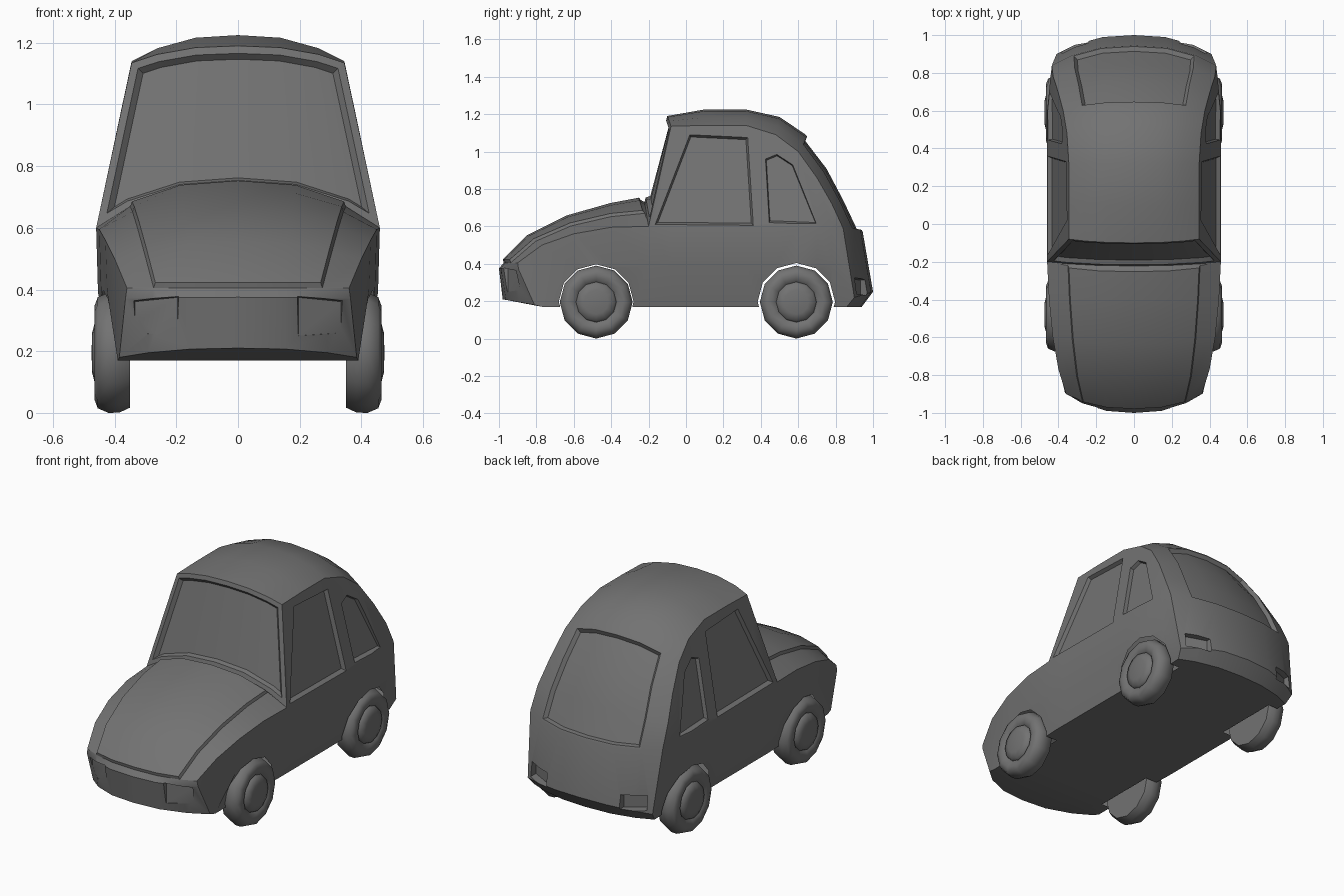
import bpy, bmesh, math
from mathutils import Vector

if "Cube" in bpy.data.objects:
    bpy.data.objects.remove(bpy.data.objects["Cube"])

# Dark grey paint for every part
PAINT = bpy.data.materials.new("dark_grey")
PAINT.diffuse_color = (.17, .17, .17, 1)
PAINT.use_nodes = True
PAINT.node_tree.nodes["Principled BSDF"].inputs["Base Color"].default_value = PAINT.diffuse_color

def to_object(bm, name):
    mesh = bpy.data.meshes.new(name)
    bm.to_mesh(mesh)
    bm.free()
    mesh.materials.append(PAINT)
    ob = bpy.data.objects.new(name, mesh)
    bpy.context.collection.objects.link(ob)
    return ob

def smooth(ob, angle=30):
    bpy.ops.object.select_all(action='DESELECT')
    ob.select_set(True)
    bpy.context.view_layer.objects.active = ob
    bpy.ops.object.shade_smooth_by_angle(angle=math.radians(angle))

# Body sections, nose to tail: centre y, z, then edge x, y, z
ROWS = [
    (-.98, .21, .385, -.81, .18), (-1.0, .375, .365, -.895, .37), (-.975, .405, .36, -.90, .405),
    (-.84, .54, .40, -.77, .50), (-.63, .645, .43, -.60, .56), (-.40, .71, .45, -.40, .595),
    (-.24, .74, .46, -.20, .60), (-.222, .73, .46, -.20, .60), (-.10, 1.19, .345, -.08, 1.135),
    (.10, 1.225, .345, .10, 1.14), (.32, 1.225, .345, .32, 1.14), (.50, 1.185, .355, .48, 1.09),
    (.64, 1.09, .375, .60, 1.0), (.77, .92, .402, .70, .86), (.86, .75, .428, .78, .72),
    (.945, .57, .435, .84, .59), (1.0, .25, .41, .90, .22), (.94, .17, .395, .86, .17)]
TS = [-1, -.76, -.4, 0, .4, .76, 1]
ARCHES = [(-.48, .2), (.59, .207)]
CUT_X = .33

bm = bmesh.new()
cache = {}

def vert(p):
    key = tuple(round(c, 4) for c in p)
    if key not in cache:
        cache[key] = bm.verts.new(p)
    return cache[key]

def face(pts):
    vs = list(dict.fromkeys(vert(p) for p in pts))
    return bm.faces.new(vs) if len(vs) > 2 else None

def section(cy, cz, ex, ey, ez):
    return [(t * ex, cy + (ey - cy) * abs(t) ** 2.5, cz + (ez - cz) * abs(t) ** 2.5) for t in TS]

def loft(rows):
    return [[face((a[i], a[i + 1], b[i + 1], b[i])) for i in range(len(a) - 1)]
            for a, b in zip(rows, rows[1:])]

# Upper skin
skin = loft([section(*r) for r in ROWS])

# Sides: columns running down from the skin edge to the sill
edge = [r[2:] for r in ROWS]
columns, floor = [], []
columns.append([edge[2], edge[2], edge[1], edge[0]])
floor.append(section(*ROWS[0]))
for x, y, z in edge[3:15]:
    bx = x if z <= .6 else min(.46, .46 - (y - .6) * .1)
    sill = max(bx - .05, .39)
    belt = (bx, y, min(z, .6))
    columns.append([(x, y, z), belt, (bx - .006, y, .39), (sill, y, .17)])
    floor.append(section(y, .17, sill, y, .17))
columns.append([edge[15], edge[15], edge[16], edge[17]])
floor.append(section(*ROWS[17]))
for s in (1, -1):
    loft([[(s * p[0], p[1], p[2]) for p in c] for c in columns])

# Underside
loft(floor)
bmesh.ops.recalc_face_normals(bm, faces=bm.faces[:])

def inset(faces, width, depth):
    bmesh.ops.inset_region(bm, faces=faces, thickness=width, depth=depth,
                           use_even_offset=True, use_boundary=True)

# Raised bonnet, recessed windscreen and rear window
inset([f for row in skin[2:6] for f in row[1:5]], .01, .015)
for faces, rim in ((skin[7], .025), ([f for row in skin[12:15] for f in row[1:5]], .012)):
    inset(faces, rim, 0)
    inset(faces, .014, -.022)
body = to_object(bm, "car_body")

# Cutters: lamps, side windows, wheel arches (taper > 0 slopes the recess walls)
bm = bmesh.new()

def prism(points, push, taper=0):
    points = [Vector(p) for p in points]
    mid = sum(points, Vector()) / len(points)
    for s in (1, -1):
        def ring(scale, move):
            pts = [mid + (p - mid) * scale + Vector(move) for p in points]
            return [bm.verts.new((s * p.x, p.y, p.z)) for p in pts]
        a, b = ring(1 - taper, (0, 0, 0)), ring(1 + 1.7 * taper, push)
        bm.faces.new(a)
        bm.faces.new(b)
        for i in range(len(a)):
            bm.faces.new((a[i - 1], a[i], b[i], b[i - 1]))

prism([(.19, -.955, .245), (.34, -.885, .255), (.34, -.885, .365), (.19, -.955, .38)], (0, -.09, 0), .08)
prism([(.24, .935, .23), (.38, .87, .24), (.38, .87, .325), (.24, .935, .315)], (0, .09, 0), .08)
for outline in ([(-.165, .61), (.02, 1.09), (.33, 1.075), (.36, .605)],
                [(.445, .62), (.425, .96), (.485, .985), (.57, .93), (.70, .61)]):
    prism([(.438 - .213 * (z - .6), y, z) for y, z in outline], (.06, 0, 0), .05)
for y, r in ARCHES:
    prism([(CUT_X, y + r * math.sin(a * math.pi / 6), .197 + r * math.cos(a * math.pi / 6))
           for a in range(12)], (.3, 0, 0))
bmesh.ops.recalc_face_normals(bm, faces=bm.faces[:])
cutter = to_object(bm, "body_cutter")
cutter.hide_render = True

mod = body.modifiers.new("cuts", 'BOOLEAN')
mod.operation = 'DIFFERENCE'
mod.solver = 'EXACT'
mod.object = cutter
bpy.context.view_layer.objects.active = body
bpy.ops.object.modifier_apply(modifier=mod.name)
bpy.data.objects.remove(cutter)

# Open the wheel arches into the hollow shell
bm = bmesh.new()
bm.from_mesh(body.data)
bm.normal_update()
walls = [f for f in bm.faces for y, r in ARCHES
         if all(abs(v.co.x) > CUT_X - .001 and
                math.hypot(v.co.y - y, v.co.z - .197) < r + .002 for v in f.verts)]
bmesh.ops.delete(bm, geom=walls, context='FACES')
bm.to_mesh(body.data)
bm.free()
smooth(body, 25)

# Wheels: tyre and hub turned from one profile (radius, x)
WHEEL = [(0, .35), (.178, .35), (.194, .385), (.195, .42), (.18, .455), (.15, .466),
         (.12, .458), (.108, .448), (.10, .464), (.065, .473), (0, .475)]

def wheel(name, side, y, n=12):
    wm = bmesh.new()
    rings = [[wm.verts.new((side * x, y + r * math.sin(2 * math.pi * k / n),
                            .195 + r * math.cos(2 * math.pi * k / n))) for k in range(n)]
             for r, x in WHEEL]
    for a, b in zip(rings, rings[1:]):
        for k in range(n):
            wm.faces.new((a[k], a[k - 1], b[k - 1], b[k]))
    bmesh.ops.remove_doubles(wm, verts=wm.verts[:], dist=1e-4)
    bmesh.ops.recalc_face_normals(wm, faces=wm.faces[:])
    smooth(to_object(wm, name), 50)

for y, end in ((-.48, "front"), (.59, "rear")):
    for side, label in ((1, "right"), (-1, "left")):
        wheel(f"{end}_{label}_wheel", side, y)
